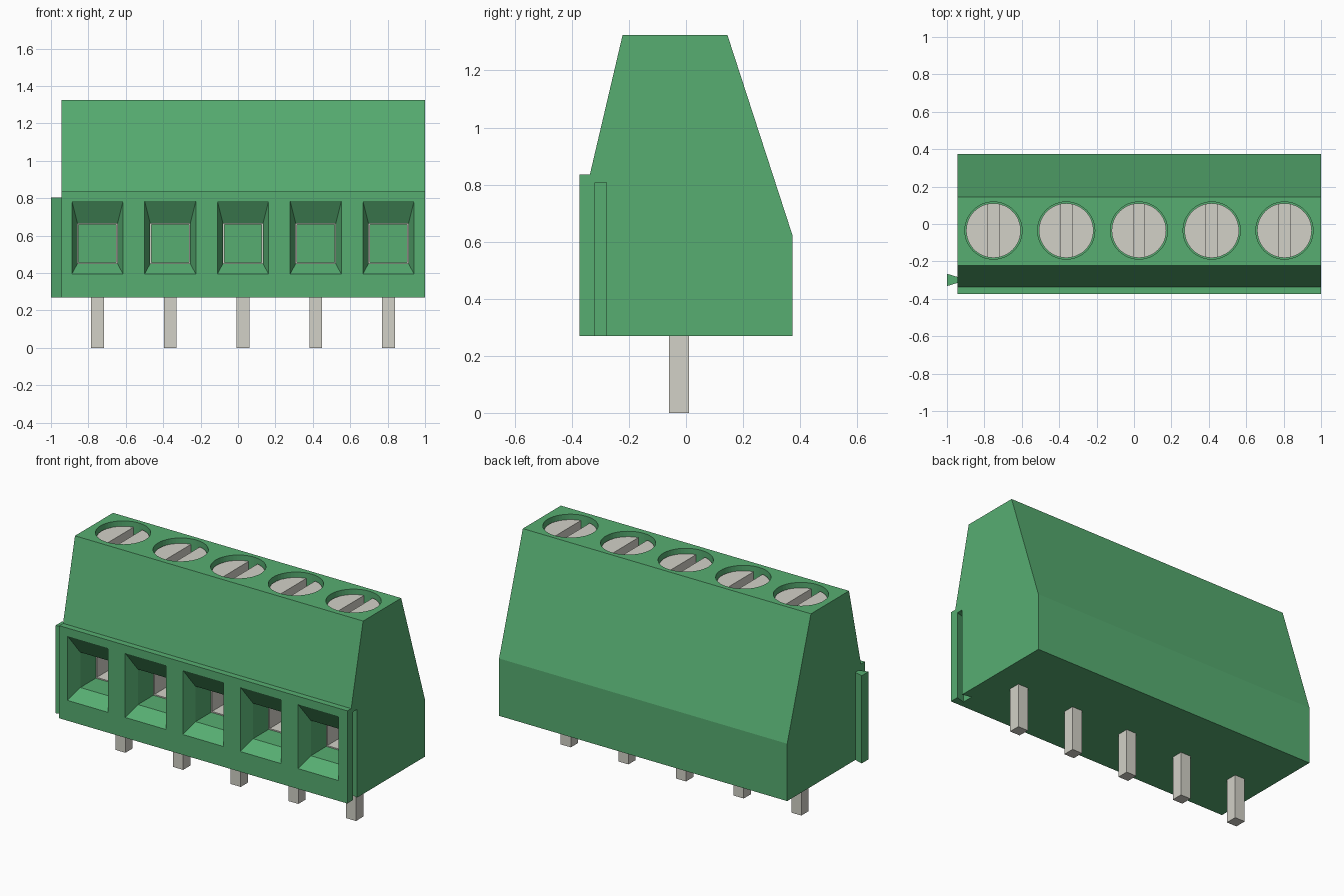
import bpy, bmesh, math

old = bpy.data.objects.get("Cube")
if old:
    bpy.data.objects.remove(old, do_unlink=True)


def material(name, rgb):
    m = bpy.data.materials.new(name)
    m.use_nodes = True
    m.diffuse_color = (*rgb, 1)
    bsdf = m.node_tree.nodes["Principled BSDF"]
    bsdf.inputs["Base Color"].default_value = (*rgb, 1)
    bsdf.inputs["Roughness"].default_value = 0.6
    return m


GREEN = material("green plastic", (0.095, 0.42, 0.167))
METAL = material("pale metal", (0.645, 0.638, 0.572))


def loft(bm, rings):
    """Closed solid running through matching rings of points."""
    vs = [[bm.verts.new(p) for p in ring] for ring in rings]
    n = len(vs[0])
    faces = [bm.faces.new(vs[0]), bm.faces.new(vs[-1][::-1])]
    for a, b in zip(vs, vs[1:]):
        for i in range(n):
            j = (i + 1) % n
            faces.append(bm.faces.new((a[i], b[i], b[j], a[j])))
    bmesh.ops.recalc_face_normals(bm, faces=faces)


def box(bm, x0, x1, y0, y1, z0, z1):
    loft(bm, [[(x0, y0, z), (x1, y0, z), (x1, y1, z), (x0, y1, z)] for z in (z0, z1)])


def cylinder(bm, x, y, r, z0, z1, n=48):
    loft(bm, [[(x + r * math.cos(2 * math.pi * i / n), y + r * math.sin(2 * math.pi * i / n), z)
               for i in range(n)] for z in (z0, z1)])


def front_rect(x, y, half, z0, z1):
    return [(x - half, y, z0), (x + half, y, z0), (x + half, y, z1), (x - half, y, z1)]


def finish(bm, name, mat):
    me = bpy.data.meshes.new(name)
    bm.to_mesh(me)
    bm.free()
    me.materials.append(mat)
    ob = bpy.data.objects.new(name, me)
    bpy.context.collection.objects.link(ob)
    return ob


def activate(ob):
    bpy.ops.object.select_all(action='DESELECT')
    ob.select_set(True)
    bpy.context.view_layer.objects.active = ob


def cut(ob, bm):
    cutter = finish(bm, "cutter", ob.data.materials[0])
    cutter.hide_render = True
    mod = ob.modifiers.new("cut", 'BOOLEAN')
    mod.operation, mod.solver, mod.object = 'DIFFERENCE', 'EXACT', cutter
    activate(ob)
    bpy.ops.object.modifier_apply(modifier=mod.name)
    bpy.data.objects.remove(cutter, do_unlink=True)


LEFT, RIGHT = -0.945, 1.0
BASE, TOP = 0.27, 1.325
POLES = [0.0265 + 0.389 * i for i in range(-2, 3)]
SCREW_Y = -0.035

# Housing: side profile run along x
profile = [(-0.374, BASE), (0.374, BASE), (0.374, 0.62), (0.145, TOP),
           (-0.222, TOP), (-0.337, 0.835), (-0.374, 0.835)]
bm = bmesh.new()
loft(bm, [[(x, y, z) for y, z in profile] for x in (LEFT, RIGHT)])
housing = finish(bm, "housing", GREEN)

# Wire entries: tapered funnel, then a square passage
bm = bmesh.new()
for x in POLES:
    loft(bm, [front_rect(x, -0.384, 0.141, 0.387, 0.801),
              front_rect(x, -0.294, 0.107, 0.450, 0.665),
              front_rect(x, 0.08, 0.107, 0.450, 0.665)])
cut(housing, bm)

# Screw wells
bm = bmesh.new()
for x in POLES:
    cylinder(bm, x, SCREW_Y, 0.153, 1.15, TOP + 0.05)
cut(housing, bm)

# Dovetail groove on one end, matching rail on the other
def dovetail(bm, x_neck, x_wide, neck, wide, z0, z1):
    y = -0.299
    loft(bm, [[(x_neck, y - neck, z), (x_neck, y + neck, z),
               (x_wide, y + wide, z), (x_wide, y - wide, z)] for z in (z0, z1)])

bm = bmesh.new()
dovetail(bm, RIGHT + 0.01, RIGHT - 0.057, 0.017, 0.036, BASE - 0.05, 0.808)
cut(housing, bm)
bm = bmesh.new()
dovetail(bm, LEFT + 0.001, -1.0, 0.016, 0.033, BASE, 0.805)
finish(bm, "dovetail_rail", GREEN)

for n, x in enumerate(POLES, 1):
    # Slotted screw
    bm = bmesh.new()
    cylinder(bm, x, SCREW_Y, 0.146, 1.14, 1.295)
    screw = finish(bm, f"screw_{n}", METAL)
    bm = bmesh.new()
    box(bm, x - 0.03, x + 0.03, -0.3, 0.3, 1.235, 1.4)
    cut(screw, bm)
    activate(screw)
    bpy.ops.object.shade_smooth_by_angle(angle=math.radians(30))

    # Wire clamp: thin square sleeve inside the passage
    bm = bmesh.new()
    loft(bm, [front_rect(x, y, 0.112, 0.445, 0.670) for y in (-0.145, 0.079)])
    clamp = finish(bm, f"clamp_{n}", METAL)
    bm = bmesh.new()
    loft(bm, [front_rect(x, y, 0.100, 0.457, 0.658) for y in (-0.2, 0.2)])
    cut(clamp, bm)

    # Solder pin
    bm = bmesh.new()
    box(bm, x - 0.034, x + 0.034, -0.06, 0.01, 0.0, BASE + 0.03)
    finish(bm, f"pin_{n}", METAL)
